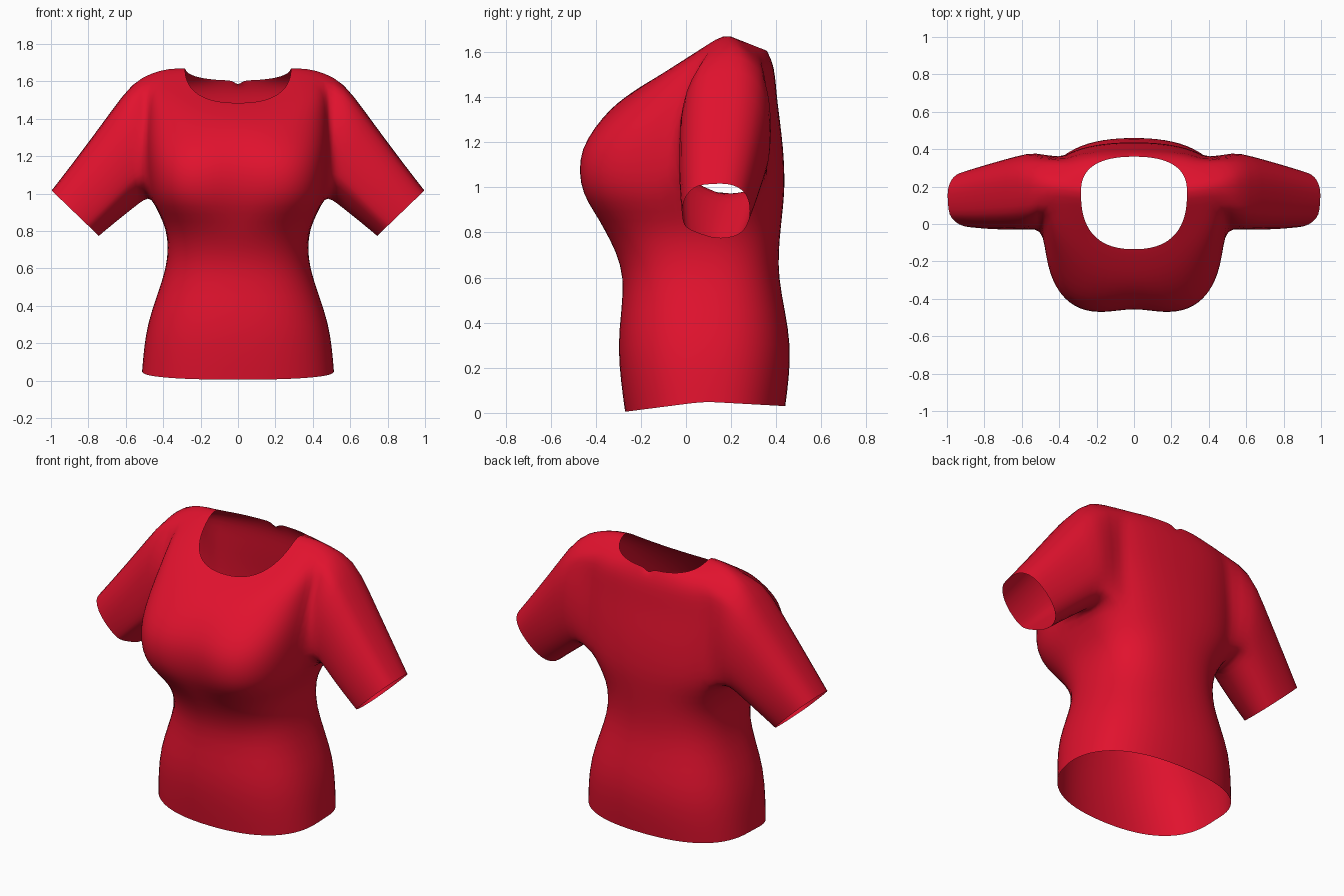
import bpy, bmesh, math

if "Cube" in bpy.data.objects:
    bpy.data.objects.remove(bpy.data.objects["Cube"])

# torso key rings: half width, side y, front y, back y, front z, side z, back z, front squareness
TORSO = [
    (.515, .08, -.27, .44, .005, .05, .03, 2.4),
    (.485, .08, -.303, .465, .30, .31, .30, 2.4),
    (.385, .08, -.275, .41, .60, .60, .60, 2.4),
    (.385, .09, -.36, .42, .81, .81, .82, 2.8),
    (.465, .16, -.475, .437, .97, .98, .99, 3.5),
    (.49, .17, -.48, .43, 1.17, 1.21, 1.18, 3.4),
    (.49, .19, -.34, .405, 1.345, 1.47, 1.38, 2.8),
    (.46, .20, -.195, .39, 1.45, 1.66, 1.53, 2.5),
    (.285, .17, -.135, .36, 1.485, 1.68, 1.605, 2.5),
]
# sleeve key rings: top x, z, bottom x, z, front y, back y
SLEEVE = [
    (.565, 1.605, .50, .96, -.03, .39),
    (.82, 1.255, .63, .86, -.033, .335),
    (1.0, 1.02, .74, .77, -.02, .285),
]
ANGLES = sorted([*range(-90, 91, 10), -87, 87])
LOW, HIGH = 8, 14                                   # armhole rows
FRONT, BACK = ANGLES.index(-10), ANGLES.index(40)   # armhole columns


def refine(keys):
    """Insert a smoothly interpolated ring between each pair of key rings."""
    out = [keys[0]]
    for i in range(len(keys) - 1):
        before, after = keys[max(i - 1, 0)], keys[min(i + 2, len(keys) - 1)]
        out.append([(9 * (b + c) - a - d) / 16
                    for a, b, c, d in zip(before, keys[i], keys[i + 1], after)])
        out.append(keys[i + 1])
    return out


def power(value, n):
    return math.copysign(abs(value) ** (2 / n), value)


def torso_point(ring, degrees):
    hw, cy, yf, yb, zf, zs, zb, nf = ring
    a = math.radians(degrees)
    n = nf if degrees < 0 else 2.5
    s = abs(power(math.sin(a), n))
    x = 0 if abs(degrees) == 90 else hw * power(math.cos(a), n)
    y_end, z_end = (yf, zf) if degrees < 0 else (yb, zb)
    y = cy + (y_end - cy) * s
    if degrees < 0:                                 # shallow dip in the middle of the chest
        y += max(0, nf - 2.8) * .05 * math.exp(-(x / .15) ** 2) * s
    return x, y, zs + (z_end - zs) * s


bm = bmesh.new()

# Torso half, leaving the armhole open
grid = [[bm.verts.new(torso_point(r, a)) for a in ANGLES] for r in refine(TORSO)]
for r in range(len(grid) - 1):
    for c in range(len(ANGLES) - 1):
        if LOW <= r < HIGH and FRONT <= c < BACK:
            continue
        bm.faces.new((grid[r][c], grid[r][c + 1], grid[r + 1][c + 1], grid[r + 1][c]))
grid[-1][-1].co.z -= .03                            # notch at the back of the neck

# Sleeve, lofted outward from the armhole edge
loop = ([grid[LOW][c] for c in range(FRONT, BACK)]
        + [grid[r][BACK] for r in range(LOW, HIGH)]
        + [grid[HIGH][c] for c in range(BACK, FRONT, -1)]
        + [grid[r][FRONT] for r in range(HIGH, LOW, -1)])
turns = [math.atan2((v.co.z - 1.3) / .35, (v.co.y - .17) / .19) for v in loop]
count = len(loop)
for tx, tz, bx, bz, y0, y1 in refine(SLEEVE):
    ring = []
    for t in turns:
        u, v = power(math.sin(t), 2.4), power(math.cos(t), 2.4)
        ring.append(bm.verts.new(((tx + bx) / 2 + u * (tx - bx) / 2,
                                  (y0 + y1) / 2 + v * (y1 - y0) / 2,
                                  (tz + bz) / 2 + u * (tz - bz) / 2)))
    for i in range(count):
        j = (i + 1) % count
        bm.faces.new((loop[i], loop[j], ring[j], ring[i]))
    loop = ring

for f in bm.faces:
    f.smooth = True
for v in [v for v in bm.verts if not v.link_faces]:
    bm.verts.remove(v)                              # unused points inside the armhole
mesh = bpy.data.meshes.new("shirt")
bm.to_mesh(mesh)
bm.free()

# Fabric shirt: mirrored and smoothed
shirt = bpy.data.objects.new("shirt", mesh)
bpy.context.collection.objects.link(shirt)
mirror = shirt.modifiers.new("mirror", 'MIRROR')
mirror.use_clip = True
mirror.merge_threshold = .001
smooth = shirt.modifiers.new("smooth", 'SUBSURF')
smooth.levels = smooth.render_levels = 1

red = bpy.data.materials.new("red_fabric")
red.diffuse_color = (.75, .006, .027, 1)
red.use_nodes = True
red.node_tree.nodes["Principled BSDF"].inputs["Base Color"].default_value = red.diffuse_color
mesh.materials.append(red)
